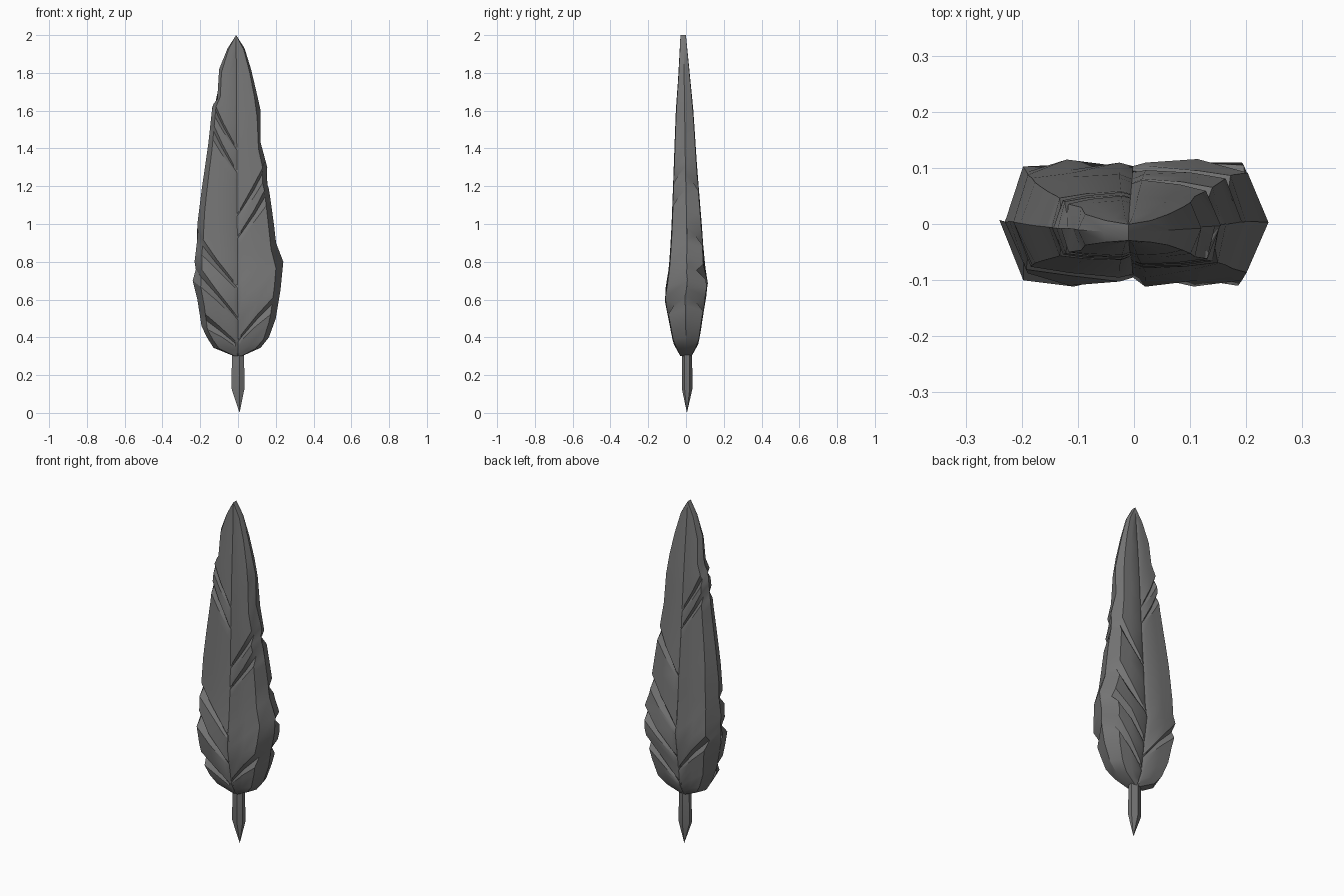
import bpy, bmesh

if "Cube" in bpy.data.objects:
    bpy.data.objects.remove(bpy.data.objects["Cube"])

# outline and thickness profiles: (z, value)
LEFT = [(.3, -.02), (.345, -.13), (.44, -.19), (.6, -.215), (.7, -.24), (.74, -.22), (.8, -.23), (.95, -.212),
        (1.0, -.215), (1.2, -.19), (1.4, -.16), (1.63, -.135), (1.66, -.11), (1.82, -.1), (1.93, -.055), (2, -.01)]
RIGHT = [(.3, .02), (.345, .12), (.39, .16), (.5, .2), (.65, .225), (.8, .24), (.87, .205), (1.0, .19),
         (1.18, .165), (1.23, .15), (1.3, .155), (1.43, .12), (1.6, .12), (1.8, .075), (1.93, .035), (2, -.01)]
FRONT = [(.3, -.03), (.37, -.07), (.5, -.095), (.62, -.12), (.7, -.1), (.8, -.09), (.95, -.08),
         (1.2, -.07), (1.6, -.055), (1.8, -.04), (2, -.03)]
BACK = [(.3, .03), (.37, .07), (.5, .09), (.68, .12), (.75, .1), (.94, .09), (1.3, .06), (1.6, .04), (1.8, .02), (2, 0)]
BASE_Z = [.3, .345, .4, .5, .6, .7, .8, .9, 1.0, 1.1, 1.2, 1.3, 1.43, 1.6, 1.7, 1.82, 1.93, 2.0]
SHADE = bpy.data.materials.new("dark_grey")
SHADE.diffuse_color = (.18, .18, .18, 1)
SHADE.use_nodes = True
SHADE.node_tree.nodes["Principled BSDF"].inputs["Base Color"].default_value = SHADE.diffuse_color


def sample(table, z):
    for (z0, v0), (z1, v1) in zip(table, table[1:]):
        if z <= z1:
            return v0 + (v1 - v0) * max(0, z - z0) / (z1 - z0)
    return table[-1][1]


def rib_z(z):
    # barbs rise from the midrib towards the edge
    return z - max(0, min(.22, (z - .3) * .75, (2 - z) * .6))


def quarter(bm, side, face, splits):
    rows = []
    for z in BASE_Z:
        if not any(e - g - .02 < z < e + .02 for e, g in splits):
            rows.append((rib_z(z), z, 0))
    for e, g in splits:
        c = rib_z(e - g)
        rows += [(c, e - g, 0), (c + .012, e - g * .4, 1), (c + .024, e, 0)]
    rows.sort(key=lambda r: r[1])
    grid = []
    for zc, ze, cut in rows:
        line = []
        for t, depth, dip in ((0, .85, 0), (.1, .96, .1), (.5, .98, .25), (.85, .93, .42), (1, 0, 0)):
            z = zc + (ze - zc) * t
            xc = -.01 * max(0, (z - .3) / 1.7)
            ym = (sample(FRONT, z) + sample(BACK, z)) / 2
            d = depth * (1 - dip * cut)
            x = xc + (sample(side, z) - xc) * t
            line.append(bm.verts.new((x, ym + (sample(face, z) - ym) * d, z)))
        grid.append(line)
    flip = (side is LEFT) != (face is BACK)
    for a, b in zip(grid, grid[1:]):
        for i in range(4):
            f = [a[i], a[i + 1], b[i + 1], b[i]]
            bm.faces.new(f[::-1] if flip else f)


def finish(bm, name):
    me = bpy.data.meshes.new(name)
    bm.to_mesh(me)
    bm.free()
    me.materials.append(SHADE)
    ob = bpy.data.objects.new(name, me)
    bpy.context.collection.objects.link(ob)
    bpy.ops.object.select_all(action='DESELECT')
    ob.select_set(True)
    bpy.context.view_layer.objects.active = ob
    bpy.ops.object.shade_smooth_by_angle(angle=.5)


# feather vane: four quarters, each with its own split barbs (edge z, gap)
bm = bmesh.new()
quarter(bm, LEFT, FRONT, [(.55, .09), (.8, .1), (.96, .09), (1.56, .08), (1.66, .06)])
quarter(bm, RIGHT, FRONT, [(.65, .1), (1.22, .09), (1.34, .09)])
quarter(bm, LEFT, BACK, [(.76, .1), (1.55, .07), (1.65, .07)])
quarter(bm, RIGHT, BACK, [(.66, .09), (.83, .09), (1.02, .1), (1.3, .09)])
bmesh.ops.remove_doubles(bm, verts=bm.verts, dist=.001)
finish(bm, "feather_vane")

# quill: pointed six-sided shaft
bm = bmesh.new()
rings = []
for z, s in ((.13, 1.05), (.36, .95)):
    rings.append([bm.verts.new((x * s, y * s + .005, z)) for x, y in
                  ((-.033, -.01), (.008, -.026), (.033, -.012), (.033, .014), (0, .028), (-.033, .012))])
tip = bm.verts.new((.008, .005, 0))
for i in range(6):
    j = (i + 1) % 6
    bm.faces.new((rings[0][i], rings[0][j], rings[1][j], rings[1][i]))
    bm.faces.new((tip, rings[0][j], rings[0][i]))
bm.faces.new(rings[1])
finish(bm, "quill")
